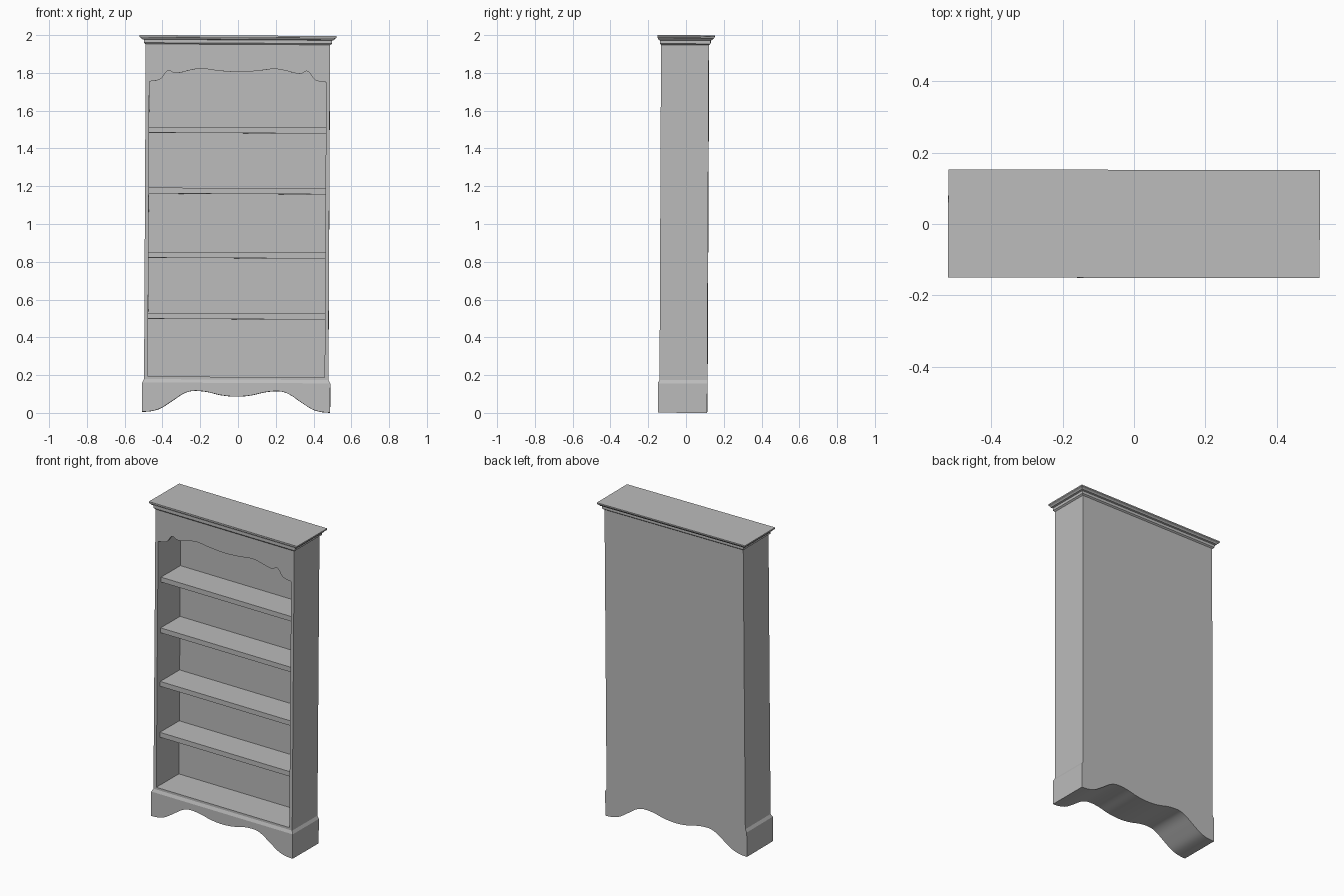
import bpy
import bmesh
from mathutils import Matrix, Vector

if "Cube" in bpy.data.objects:
    bpy.data.objects.remove(bpy.data.objects["Cube"], do_unlink=True)

# One plain grey finish
grey = bpy.data.materials.new("plain_grey")
grey.use_nodes = True
colour = (0.5, 0.5, 0.5, 1)
grey.diffuse_color = colour
grey.node_tree.nodes["Principled BSDF"].inputs["Base Color"].default_value = colour

# The whole case leans very slightly, pivoting about the top
LEAN = (Matrix.Translation((0, 0, 2)) @ Matrix.Rotation(-0.002, 4, "Z")
        @ Matrix.Rotation(0.005, 4, "Y") @ Matrix.Rotation(-0.0045, 4, "X")
        @ Matrix.Translation((0, 0, -2)))

BODY_X, OPEN_X, BASE_X = 0.488, 0.468, 0.498
FRONT, BACK, BASE_FRONT = -0.131, 0.122, -0.139
INNER_BACK = 0.095
FLOOR, CEILING = 0.19, 1.945
BASE_TOP = 0.158


def finish(name, bm):
    bmesh.ops.recalc_face_normals(bm, faces=bm.faces)
    mesh = bpy.data.meshes.new(name)
    bm.to_mesh(mesh)
    bm.free()
    mesh.materials.append(grey)
    obj = bpy.data.objects.new(name, mesh)
    bpy.context.collection.objects.link(obj)
    obj.matrix_world = LEAN
    return obj


def extrude(name, outline, y0, y1):
    """Extrude an x-z outline along y."""
    bm = bmesh.new()
    face = bm.faces.new([bm.verts.new((x, y0, z)) for x, z in outline])
    new = bmesh.ops.extrude_face_region(bm, geom=[face])["geom"]
    verts = [v for v in new if isinstance(v, bmesh.types.BMVert)]
    bmesh.ops.translate(bm, verts=verts, vec=(0, y1 - y0, 0))
    return finish(name, bm)


def box(name, half_x, y0, y1, z0, z1):
    return extrude(name, [(-half_x, z0), (half_x, z0), (half_x, z1), (-half_x, z1)], y0, y1)


def loft(name, rings):
    """Stack rectangular rings given as (half_x, y0, y1, z)."""
    bm = bmesh.new()
    loops = [[bm.verts.new(p) for p in ((-h, a, z), (h, a, z), (h, b, z), (-h, b, z))]
             for h, a, b, z in rings]
    for low, high in zip(loops, loops[1:]):
        for i in range(4):
            j = (i + 1) % 4
            bm.faces.new((low[i], low[j], high[j], high[i]))
    bm.faces.new(loops[0])
    bm.faces.new(loops[-1])
    return finish(name, bm)


def smooth_curve(points, steps=5):
    """Smooth curve through the points of the left half, mirrored to the right."""
    pts = [Vector(p) for p in points]
    pts += [Vector((-p.x, p.y)) for p in reversed(pts[:-1])]
    ext = [pts[0]] + pts + [pts[-1]]
    out = []
    for a, b, c, d in zip(ext, ext[1:], ext[2:], ext[3:]):
        for k in range(steps):
            t = k / steps
            out.append(0.5 * (2 * b + (c - a) * t + (2 * a - 5 * b + 4 * c - d) * t ** 2
                              + (3 * b - a - 3 * c + d) * t ** 3))
    return [tuple(p) for p in out + [pts[-1]]]


def cut(target, cutter):
    cutter.hide_render = True
    mod = target.modifiers.new("cut", "BOOLEAN")
    mod.operation = "DIFFERENCE"
    mod.solver = "EXACT"
    mod.object = cutter
    bpy.context.view_layer.objects.active = target
    bpy.ops.object.modifier_apply(modifier=mod.name)
    bpy.data.objects.remove(cutter, do_unlink=True)


def soften(obj):
    bpy.ops.object.select_all(action="DESELECT")
    obj.select_set(True)
    bpy.context.view_layer.objects.active = obj
    bpy.ops.object.shade_smooth_by_angle(angle=0.5)


# Case: hollowed box with a shaped valance across the front
case = box("case", BODY_X, FRONT, BACK, BASE_TOP, 1.96)
arch = smooth_curve([(-OPEN_X, 1.752), (-0.43, 1.757), (-0.405, 1.768), (-0.38, 1.802),
                     (-0.362, 1.81), (-0.335, 1.797), (-0.3, 1.8), (-0.25, 1.813),
                     (-0.19, 1.821), (-0.1, 1.81), (0, 1.804)])
cut(case, extrude("opening_cutter", [(OPEN_X, FLOOR), (-OPEN_X, FLOOR)] + arch,
                  FRONT - 0.1, FRONT + 0.06))
cut(case, box("interior_cutter", OPEN_X, FRONT + 0.02, INNER_BACK, FLOOR, CEILING))
soften(case)

# Shelves, set back from the front edge
for number, top in enumerate((0.527, 0.85, 1.19, 1.512), 1):
    box(f"shelf_{number}", OPEN_X, FRONT + 0.032, INNER_BACK, top - 0.031, top)

# Plinth with a scalloped lower edge running through its full depth
scallop = smooth_curve([(-BASE_X, 0.003), (-0.45, 0.007), (-0.4, 0.022), (-0.34, 0.06),
                        (-0.28, 0.1), (-0.23, 0.115), (-0.16, 0.111), (-0.08, 0.093),
                        (0, 0.086)])
soften(extrude("plinth", scallop + [(BASE_X, BASE_TOP), (-BASE_X, BASE_TOP)],
               BASE_FRONT, BACK))
loft("plinth_moulding", [(BASE_X, BASE_FRONT, BACK, BASE_TOP),
                         (BODY_X, FRONT, BACK, 0.176)])

# Stepped crown moulding around all four sides
steps = [(0, 1.95), (0.3, 1.957), (0.3, 1.974), (0.62, 1.977), (0.75, 1.983),
         (0.95, 1.987), (1, 1.989), (1, 1.997)]
loft("crown_moulding", [(BODY_X + 0.033 * s, FRONT - 0.02 * s, BACK + 0.03 * s, z)
                        for s, z in steps])
